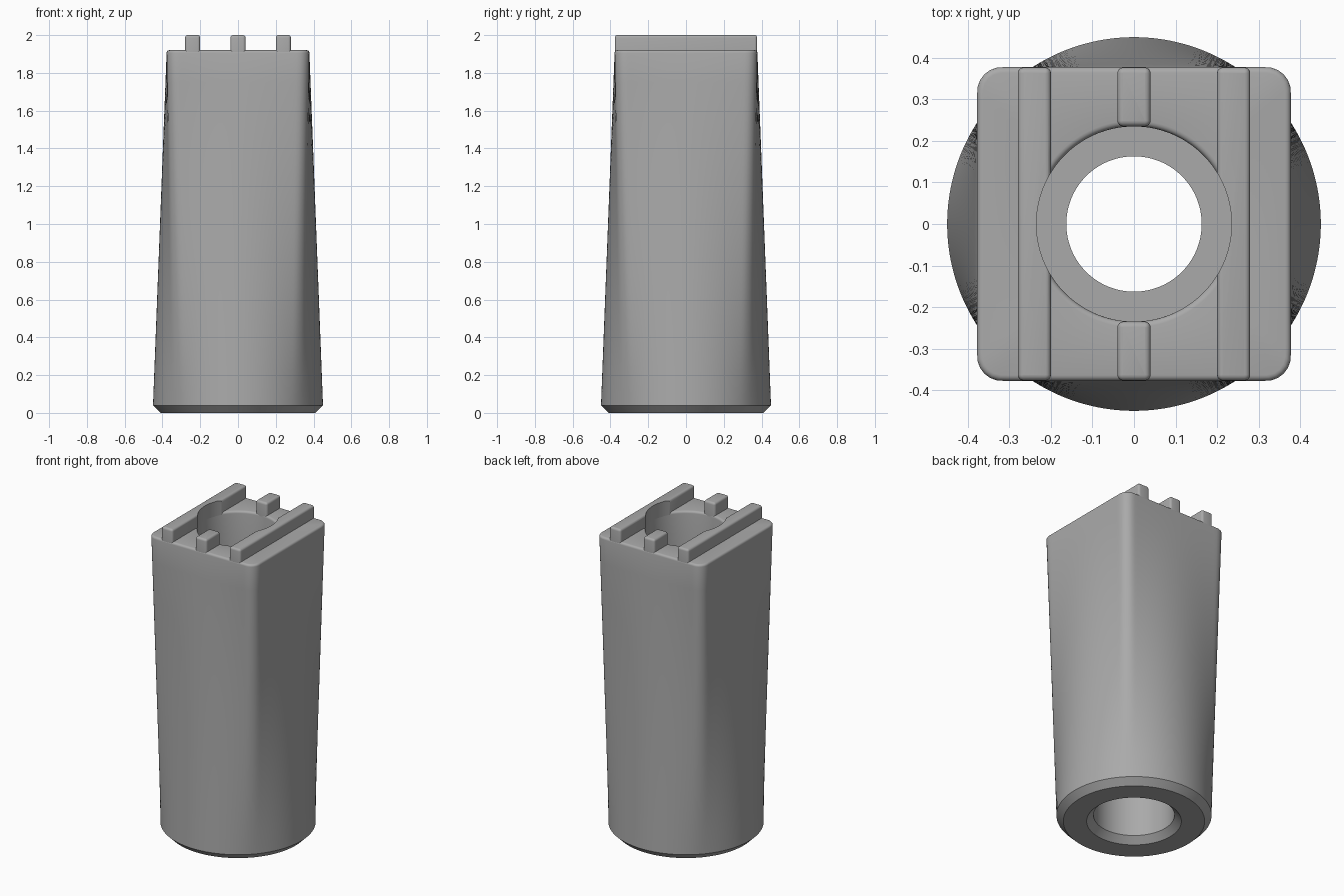
import bpy, bmesh, math

if "Cube" in bpy.data.objects:
    bpy.data.objects.remove(bpy.data.objects["Cube"])

N = 192
grey = bpy.data.materials.new("light_grey")
grey.diffuse_color = (0.40, 0.40, 0.40, 1)
grey.use_nodes = True
grey.node_tree.nodes["Principled BSDF"].inputs["Base Color"].default_value = grey.diffuse_color


def square_radius(a, h, r):
    """Distance from centre to a rounded square outline at angle a."""
    c, s = sorted((abs(math.cos(a)), abs(math.sin(a))), reverse=True)
    m = h - r
    if h * s / c <= m:
        return h / c
    return m * (c + s) + math.sqrt(max(0, (m * (c + s)) ** 2 - 2 * m * m + r * r))


def polar(radius, z):
    """Ring of points; radius is a number or a function of angle."""
    f = radius if callable(radius) else (lambda a: radius)
    angles = [2 * math.pi * i / N for i in range(N)]
    return [(f(a) * math.cos(a), f(a) * math.sin(a), z) for a in angles]


def rounded_rect(cx, cy, hx, hy, r, z, seg=4):
    pts = []
    for k, (sx, sy) in enumerate(((1, 1), (-1, 1), (-1, -1), (1, -1))):
        for i in range(seg + 1):
            a = math.pi / 2 * (k + i / seg)
            pts.append((cx + sx * (hx - r) + r * math.cos(a),
                        cy + sy * (hy - r) + r * math.sin(a), z))
    return pts


def skin(name, rings, closed):
    """Join rings with quads; closed loops back to the first, else caps ends."""
    bm = bmesh.new()
    vr = [[bm.verts.new(p) for p in ring] for ring in rings]
    for a, b in zip(vr, vr[1:] + (vr[:1] if closed else [])):
        n = len(a)
        for i in range(n):
            j = (i + 1) % n
            bm.faces.new((a[i], a[j], b[j], b[i]))
    if not closed:
        bm.faces.new(vr[0][::-1])
        bm.faces.new(vr[-1])
    bmesh.ops.recalc_face_normals(bm, faces=bm.faces)
    me = bpy.data.meshes.new(name)
    bm.to_mesh(me)
    bm.free()
    ob = bpy.data.objects.new(name, me)
    bpy.context.collection.objects.link(ob)
    me.materials.append(grey)
    return ob


def smooth(ob):
    bpy.ops.object.select_all(action='DESELECT')
    bpy.context.view_layer.objects.active = ob
    ob.select_set(True)
    bpy.ops.object.shade_smooth_by_angle(angle=math.radians(32))


# Body: round chamfered foot lofted into a rounded square top, with stepped bore
H, R, F = 0.378, 0.06, 0.014
quarter = [math.pi / 2 * i / 4 for i in range(5)]
rings = [polar(0.41, 0), polar(0.45, 0.04)]
for i in range(1, 12):
    t = i / 12
    rings.append(polar(lambda a, t=t: 0.45 * (1 - t) + t * square_radius(a, H, R),
                       0.04 + t * (1.92 - F - 0.04)))
for q in quarter:
    d = F * (1 - math.cos(q))
    rings.append(polar(lambda a, d=d: square_radius(a, H - d, R - d),
                       1.92 - F + F * math.sin(q)))
for q in quarter:
    rings.append(polar(0.235 + F * (1 - math.sin(q)), 1.92 - F + F * math.cos(q)))
rings += [polar(0.235, 1.5), polar(0.163, 1.5), polar(0.163, 0.5),
          polar(0.235, 0.5), polar(0.235, 0.04), polar(0.275, 0)]
body = skin("body", rings, True)
smooth(body)

# Bore cutter for the long ribs
cutter = skin("bore_cutter", [polar(0.235, 1.8), polar(0.235, 2.2)], False)
cutter.hide_render = True
cutter.hide_viewport = True


def rib(name, cx, cy, hx, hy):
    f = 0.014
    rs = [rounded_rect(cx, cy, hx, hy, f, 1.905)]
    for q in quarter:
        d = f * (1 - math.cos(q)) * 0.95
        rs.append(rounded_rect(cx, cy, hx - d, hy - d, f - d, 2 - f + f * math.sin(q)))
    return skin(name, rs, False)


# Ribs on top: two long side ribs and two short middle ones
for side, s in (("left", -1), ("right", 1)):
    long_rib = rib(side + "_rib", s * 0.24, 0, 0.04, 0.377)
    cut = long_rib.modifiers.new("bore", 'BOOLEAN')
    cut.operation = 'DIFFERENCE'
    cut.solver = 'EXACT'
    cut.object = cutter
    bpy.context.view_layer.objects.active = long_rib
    bpy.ops.object.modifier_apply(modifier=cut.name)
    smooth(long_rib)
for end, s in (("front", -1), ("back", 1)):
    smooth(rib(end + "_middle_rib", 0, s * 0.306, 0.04, 0.071))
bpy.data.objects.remove(cutter)
